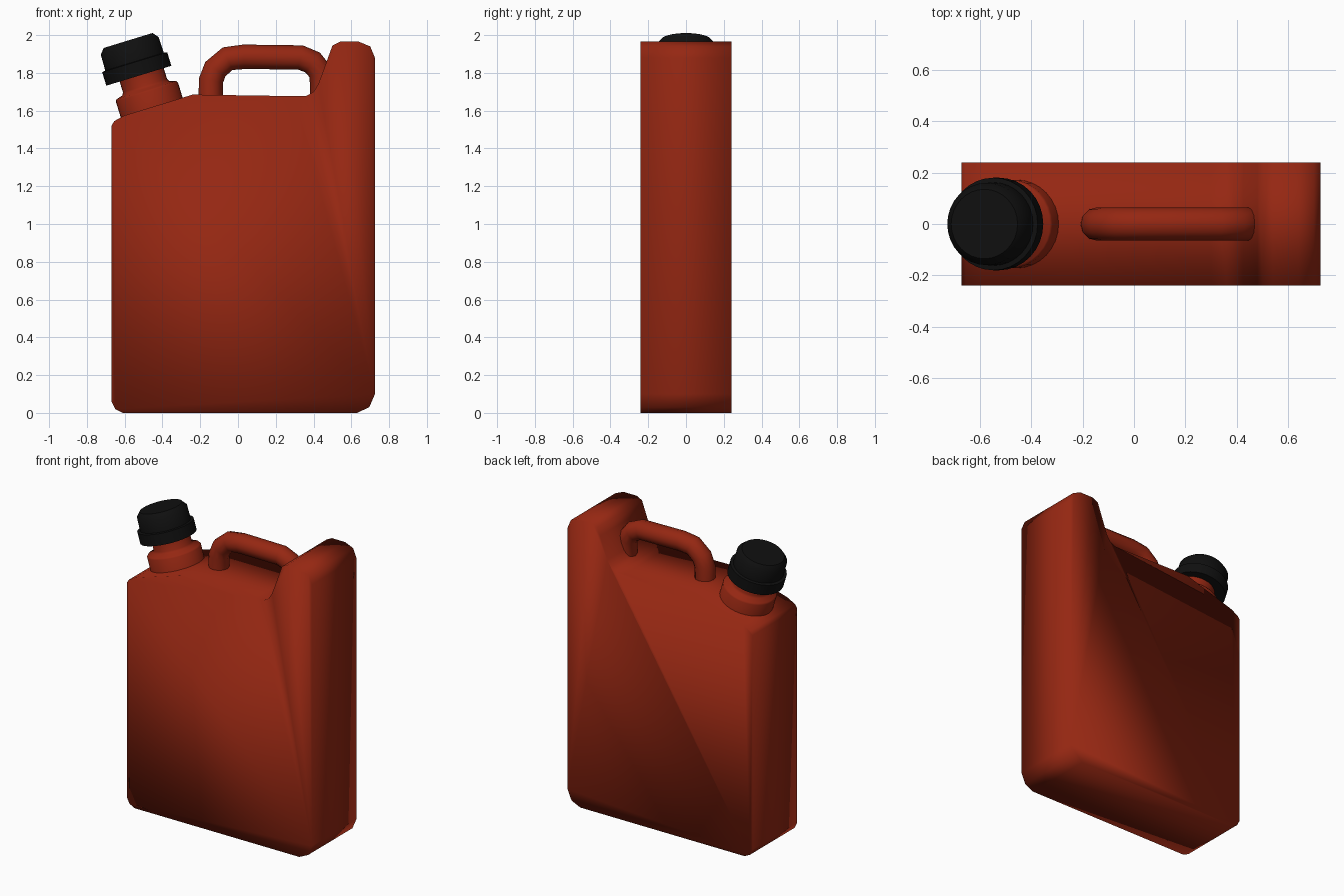
import bpy, bmesh, math
from mathutils import Matrix, Vector

cube = bpy.data.objects.get("Cube")
if cube:
    bpy.data.objects.remove(cube, do_unlink=True)


def material(name, rgb, roughness):
    m = bpy.data.materials.new(name)
    m.use_nodes = True
    m.diffuse_color = (*rgb, 1)
    bsdf = next(n for n in m.node_tree.nodes if n.type == 'BSDF_PRINCIPLED')
    bsdf.inputs["Base Color"].default_value = (*rgb, 1)
    bsdf.inputs["Roughness"].default_value = roughness
    return m


RED = material("red plastic", (0.30, 0.02, 0.006), 0.5)
BLACK = material("black plastic", (0.005, 0.005, 0.005), 0.5)


def finish(name, bm, mat):
    bmesh.ops.recalc_face_normals(bm, faces=bm.faces)
    mesh = bpy.data.meshes.new(name)
    bm.to_mesh(mesh)
    bm.free()
    mesh.materials.append(mat)
    ob = bpy.data.objects.new(name, mesh)
    bpy.context.collection.objects.link(ob)
    return ob


def smooth(ob, angle=None):
    bpy.ops.object.select_all(action='DESELECT')
    ob.select_set(True)
    bpy.context.view_layer.objects.active = ob
    if angle is None:
        bpy.ops.object.shade_smooth()
    else:
        bpy.ops.object.shade_smooth_by_angle(angle=math.radians(angle))


def lathe(name, profile, mat, frame, angle, sides=32):
    """Spin a (radius, height) profile about the local z axis."""
    bm = bmesh.new()
    verts = [bm.verts.new((r, 0, h)) for r, h in profile]
    edges = [bm.edges.new(pair) for pair in zip(verts, verts[1:])]
    bmesh.ops.spin(bm, geom=verts + edges, axis=(0, 0, 1), cent=(0, 0, 0),
                   angle=math.tau, steps=sides)
    bmesh.ops.remove_doubles(bm, verts=bm.verts, dist=0.0005)
    bmesh.ops.transform(bm, matrix=frame, verts=bm.verts)
    smooth(finish(name, bm, mat), angle)


# Tank body: side outline extruded through the full depth
DEPTH = 0.24
outline = [(-0.67, 0.06), (-0.65, 0.02), (-0.61, 0), (0.63, 0), (0.695, 0.03),
           (0.725, 0.1), (0.725, 1.88), (0.7, 1.94), (0.64, 1.965),
           (0.54, 1.965), (0.5, 1.945), (0.48, 1.89), (0.425, 1.74),
           (0.4, 1.7), (0.36, 1.677), (0.3, 1.677), (-0.24, 1.685),
           (-0.6, 1.575), (-0.655, 1.545), (-0.67, 1.52)]
bm = bmesh.new()
face = bm.faces.new([bm.verts.new((x, -DEPTH, z)) for x, z in outline])
ext = bmesh.ops.extrude_face_region(bm, geom=[face], use_keep_orig=True)
bmesh.ops.translate(bm, vec=(0, 2 * DEPTH, 0),
                    verts=[g for g in ext["geom"] if isinstance(g, bmesh.types.BMVert)])
smooth(finish("tank_body", bm, RED))

# Carrying handle: round bar along a bent path, ends sunk in the body
path = [(-0.145, 1.6), (-0.143, 1.76), (-0.12, 1.82), (-0.055, 1.875),
        (0.03, 1.885), (0.33, 1.882), (0.395, 1.855), (0.44, 1.8), (0.447, 1.65)]
curve = bpy.data.curves.new("handle", 'CURVE')
curve.dimensions = '3D'
curve.bevel_depth = 0.065
curve.bevel_resolution = 4
spline = curve.splines.new('POLY')
spline.points.add(len(path) - 1)
for point, (x, z) in zip(spline.points, path):
    point.co = (x, 0, z, 1)
curve.materials.append(RED)
handle = bpy.data.objects.new("handle", curve)
bpy.context.collection.objects.link(handle)
bpy.ops.object.select_all(action='DESELECT')
handle.select_set(True)
bpy.context.view_layer.objects.active = handle
bpy.ops.object.convert(target='MESH')
smooth(bpy.context.object)

# Tilted spout with its collar, and the screw cap with a lip
tilt = Matrix.Rotation(math.radians(-17), 4, 'Y')
spout = Matrix.Translation(Vector((-0.51, 0, 1.79))) @ tilt
cap = Matrix.Translation(Vector((-0.525, 0, 1.785))) @ tilt
lathe("spout", [(0.172, -0.28), (0.172, -0.095), (0.165, -0.085), (0.13, -0.075),
                (0.122, -0.06), (0.122, 0.02)], RED, spout, 50)
lathe("screw_cap", [(0, 0), (0.18, 0), (0.18, 0.075), (0.162, 0.078), (0.16, 0.165),
                    (0.135, 0.195), (0, 0.195)], BLACK, cap, 40)
